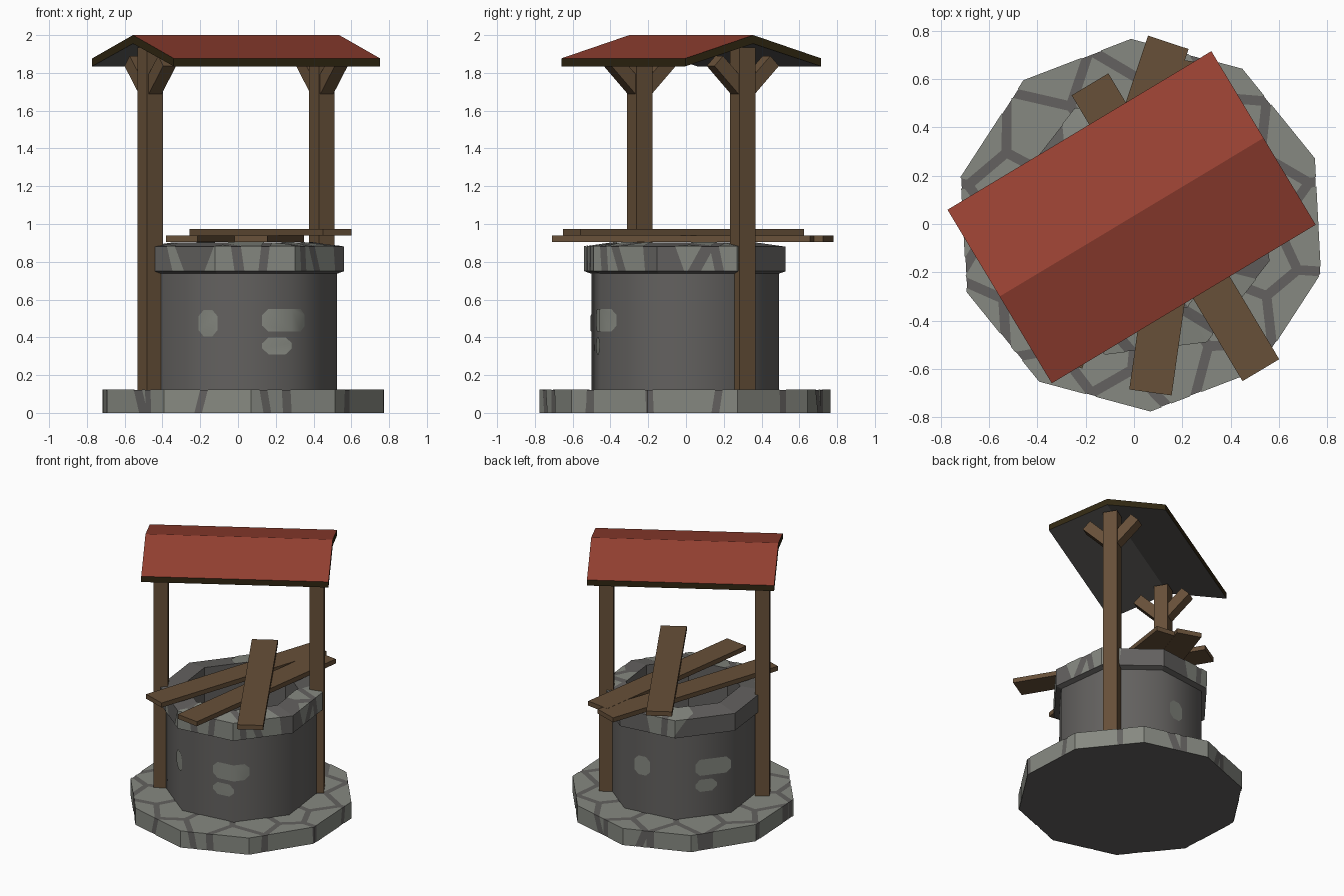
import bpy, bmesh, math, random
from mathutils import Matrix, Vector

random.seed(7)
cube = bpy.data.objects.get("Cube")
if cube:
    bpy.data.objects.remove(cube)


def material(name, rgb):
    m = bpy.data.materials.new(name)
    m.use_nodes = True
    m.diffuse_color = (*rgb, 1)
    m.node_tree.nodes["Principled BSDF"].inputs["Base Color"].default_value = (*rgb, 1)
    return m


LIGHT = material("light stone", (0.24, 0.25, 0.22))
DARK = material("dark stone", (0.125, 0.12, 0.115))
WOOD = material("brown wood", (0.135, 0.08, 0.04))
RED = material("red roof", (0.31, 0.053, 0.032))
TRIM = material("dark roof edge", (0.03, 0.02, 0.006))


def finish(name, bm, mats, smooth=False):
    mesh = bpy.data.meshes.new(name)
    for f in bm.faces:
        f.smooth = smooth
    bm.to_mesh(mesh)
    bm.free()
    for m in mats:
        mesh.materials.append(m)
    obj = bpy.data.objects.new(name, mesh)
    bpy.context.collection.objects.link(obj)
    return obj


def lathe(profile, sides, turn, closed=False):
    """Faceted body of revolution about the well axis; profile is (radius, z)."""
    bm = bmesh.new()
    rings = []
    for r, z in profile:
        angles = [math.radians(turn + 360 * i / sides) for i in range(sides)]
        rings.append([bm.verts.new((0.028 + r * math.cos(a), -0.005 + r * math.sin(a), z))
                      for a in angles])
    pairs = list(zip(rings, rings[1:]))
    if closed:
        pairs.append((rings[-1], rings[0]))
    for low, high in pairs:
        for i in range(sides):
            j = (i + 1) % sides
            bm.faces.new((low[i], low[j], high[j], high[i]))
    bmesh.ops.remove_doubles(bm, verts=bm.verts[:], dist=1e-5)
    return bm


def clip(bm, planes):
    """Keep only the part of a shell behind every (point, normal) plane."""
    for co, no in planes:
        bmesh.ops.bisect_plane(bm, geom=bm.verts[:] + bm.edges[:] + bm.faces[:],
                               plane_co=co, plane_no=no, clear_outer=True)
    return bm


def box(name, size, matrix, mat):
    bm = bmesh.new()
    bmesh.ops.create_cube(bm, size=1)
    bm.transform(matrix @ Matrix.Diagonal((*size, 1)))
    return finish(name, bm, [mat])


def paving(name, profile, sides, turn, seeds, gap, keep):
    """Irregular stone plates separated by mortar gaps, wrapped over a shell."""
    for n, s in enumerate(seeds):
        if random.random() > keep:
            continue
        planes = []
        for t in seeds:
            if t is not s:
                no = (t - s).normalized()
                planes.append(((s + t) / 2 - no * gap, no))
        bm = clip(lathe(profile, sides, turn), planes)
        if bm.faces:
            finish(f"{name}_{n + 1}", bm, [LIGHT])
        else:
            bm.free()


def ring_seeds(count, radii, z0, z1):
    seeds = []
    for i in range(count):
        a = 2 * math.pi * (i + random.uniform(-0.3, 0.3)) / count
        r = radii[i % len(radii)] + random.uniform(-0.04, 0.04)
        seeds.append(Vector((r * math.cos(a), r * math.sin(a), random.uniform(z0, z1))))
    return seeds


# Ten-sided stone base with paving stones on top and sides
finish("base", lathe([(0, 0), (0.769, 0), (0.769, 0.122), (0, 0.122)], 10, 21), [DARK])
paving("base_stone", [(0.772, 0), (0.772, 0.125), (0, 0.125)], 10, 21,
       ring_seeds(24, (0.76, 0.56), 0.02, 0.11), 0.02, 1)

# Eight-sided well wall, shaded round
TURN = -15.5
finish("well_wall", lathe([(0.515, 0.12), (0.515, 0.76)], 8, TURN), [DARK], True)

# Rim and inner shaft
finish("well_rim", lathe([(0.51, 0.735), (0.553, 0.75), (0.553, 0.88), (0.39, 0.902),
                          (0.39, 0.126), (0.51, 0.126)], 8, TURN, True), [DARK])
paving("rim_stone", [(0.556, 0.752), (0.556, 0.883), (0.388, 0.905)], 8, TURN,
       ring_seeds(22, (0.55, 0.46), 0.77, 0.87), 0.022, 0.45)

# Loose light stones in the wall: direction, half width, middle height, half height
pair = [(0.125, 0.49, 0.06, 0), (0.075, 0.355, 0.045, -0.05)]
single = [(0.06, 0.475, 0.07, 0)]
for side, (azimuth, stones) in enumerate([(-63, pair), (150, pair), (-112, single), (90, single)]):
    a = math.radians(azimuth)
    out = Vector((math.cos(a), math.sin(a), 0))
    along = Vector((-math.sin(a), math.cos(a), 0))
    for k, (w, z, h, shift) in enumerate(stones):
        mid = Vector((0.028, -0.005, z)) + along * shift
        planes = [(mid, -out)]
        for su in (-1, 1):
            planes += [(mid + along * su * w, along * su),
                       (mid + Vector((0, 0, su * h)), Vector((0, 0, su)))]
            for sz in (-1, 1):
                corner = along * su * (w - 0.016) + Vector((0, 0, sz * (h - 0.016)))
                planes.append((mid + corner, (along * su + Vector((0, 0, sz))).normalized()))
        shell = lathe([(0.519, 0.2), (0.519, 0.7)], 8, TURN)
        finish(f"wall_stone_{side + 1}_{k + 1}", clip(shell, planes), [LIGHT], True)

# Posts with forked braces, in the turned frame of the roof
frame = Matrix.Translation((-0.01, 0.028, 0)) @ Matrix.Rotation(math.radians(31), 4, "Z")
for side, label in ((-1, "right"), (1, "left")):
    place = frame @ Matrix.Translation((side * 0.53, 0, 0))
    box(f"{label}_post", (0.098, 0.098, 1.815), place @ Matrix.Translation((0, 0, 1.0275)), WOOD)
    for lean, end in ((-1, "front"), (1, "back")):
        tilt = Matrix.Rotation(-lean * math.radians(45), 4, "X")
        box(f"{label}_{end}_brace", (0.08, 0.075, 0.245),
            place @ Matrix.Translation((0, lean * 0.086, 1.777)) @ tilt, WOOD)

# Gable roof: red above, grey below, dark edges
profile = [(-0.419, 1.835), (0, 1.955), (0.419, 1.835), (0.419, 1.877), (0, 2.0), (-0.419, 1.877)]
bm = bmesh.new()
ends = [[bm.verts.new((x, y, z)) for y, z in profile] for x in (-0.637, 0.637)]
for i in range(6):
    j = (i + 1) % 6
    bm.faces.new((ends[0][i], ends[0][j], ends[1][j], ends[1][i]))
for e in ends:
    for quad in ((0, 1, 4, 5), (1, 2, 3, 4)):
        bm.faces.new([e[i] for i in quad])
bmesh.ops.recalc_face_normals(bm, faces=bm.faces[:])
for f in bm.faces:
    f.material_index = 0 if f.normal.z > 0.5 else 1 if f.normal.z < -0.5 else 2
bm.transform(frame)
finish("roof", bm, [RED, DARK, TRIM])

# Loose planks across the opening: start, end, height
planks = [((0.525, -0.605), (-0.182, 0.578), 0.957),
          ((-0.298, -0.57), (0.142, 0.752), 0.922),
          ((0.068, -0.697), (0.262, 0.67), 0.923)]
for n, (p, q, z) in enumerate(planks):
    p, q = Vector(p), Vector(q)
    d = q - p
    spot = Matrix.Translation((*((p + q) / 2), z)) @ Matrix.Rotation(math.atan2(d.y, d.x), 4, "Z")
    box(f"plank_{n + 1}", (d.length, 0.177, 0.034), spot, WOOD)
